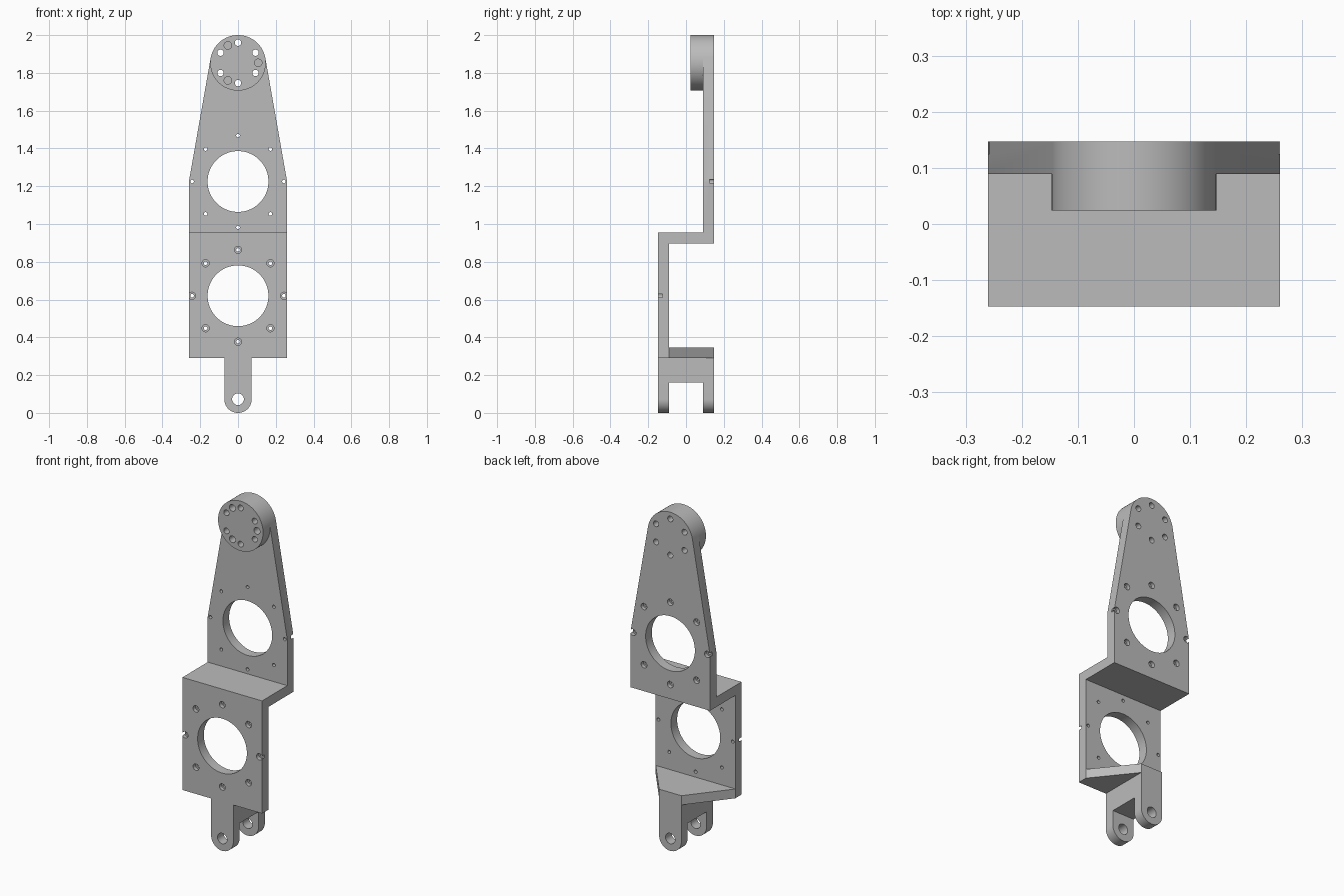
import bpy, bmesh, math
from mathutils import Matrix, Vector

cube = bpy.data.objects.get("Cube")
if cube:
    bpy.data.objects.remove(cube, do_unlink=True)

W, D, T = 0.26, 0.147, 0.058          # half width, half depth, plate thickness
HUB_Z, HUB_R = 1.853, 0.147
FORK_R = 0.0725
LOWER_Z, UPPER_Z = 0.62, 1.225        # centres of the large openings
BOLT_R = 0.243

steel = bpy.data.materials.new("plain grey")
steel.use_nodes = True
grey = (0.5, 0.5, 0.5, 1)
steel.diffuse_color = grey
steel.node_tree.nodes["Principled BSDF"].inputs["Base Color"].default_value = grey


def make_object(name, bm):
    bmesh.ops.recalc_face_normals(bm, faces=bm.faces[:])
    mesh = bpy.data.meshes.new(name)
    bm.to_mesh(mesh)
    bm.free()
    mesh.materials.append(steel)
    obj = bpy.data.objects.new(name, mesh)
    bpy.context.collection.objects.link(obj)
    return obj


def prism(name, profile, axis, lo, hi):
    """Extrude a 2D outline along an axis from lo to hi."""
    place = {"x": lambda a, b: (lo, a, b),
             "y": lambda a, b: (a, lo, b),
             "z": lambda a, b: (a, b, lo)}[axis]
    bm = bmesh.new()
    face = bm.faces.new([bm.verts.new(place(*p)) for p in profile])
    new = bmesh.ops.extrude_face_region(bm, geom=[face])["geom"]
    step = Vector([(hi - lo) * (axis == a) for a in "xyz"])
    bmesh.ops.translate(bm, vec=step, verts=[v for v in new if isinstance(v, bmesh.types.BMVert)])
    return make_object(name, bm)


def cylinders(name, items):
    """Cylinders along y, each given as x, z, radius, y start, y end."""
    bm = bmesh.new()
    for x, z, r, y0, y1 in items:
        m = Matrix.Translation((x, (y0 + y1) / 2, z)) @ Matrix.Rotation(math.pi / 2, 4, "X")
        bmesh.ops.create_cone(bm, cap_ends=True, segments=96 if r > 0.1 else 32,
                              radius1=r, radius2=r, depth=y1 - y0, matrix=m)
    return make_object(name, bm)


def boolean(obj, tool, operation, keep=False):
    tool.hide_render = True
    mod = obj.modifiers.new("cut", "BOOLEAN")
    mod.operation, mod.object, mod.solver = operation, tool, "EXACT"
    bpy.context.view_layer.objects.active = obj
    bpy.ops.object.modifier_apply(modifier=mod.name)
    if not keep:
        bpy.data.objects.remove(tool, do_unlink=True)


def arc(cz, r, start, end, steps):
    angles = [start + (end - start) * i / steps for i in range(steps + 1)]
    return [(r * math.cos(a), cz + r * math.sin(a)) for a in angles]


def ring(cz, r, count, offset=0):
    return [(r * math.cos(a), cz + r * math.sin(a))
            for a in (math.tau * i / count + offset for i in range(count))]


# Stepped arm: Z-shaped side profile trimmed by the tapered front outline
side = [(-D, 0.29), (-D + T, 0.29), (-D + T, 0.897), (D, 0.897),
        (D, 2.1), (D - T, 2.1), (D - T, 0.955), (-D, 0.955)]
arm = prism("stepped_arm", side, "x", -0.5, 0.5)
dz = UPPER_Z - HUB_Z
tangent = math.atan2(dz, W) + math.acos(HUB_R / math.hypot(W, dz))
outline = [(-W, 0.2), (W, 0.2), (W, UPPER_Z)]
outline += arc(HUB_Z, HUB_R, tangent, math.pi - tangent, 48) + [(-W, UPPER_Z)]
boolean(arm, prism("arm_outline", outline, "y", -0.4, 0.4), "INTERSECT")

# Large openings, bolt holes and their counterbores
lower, upper = ring(LOWER_Z, BOLT_R, 8), ring(UPPER_Z, BOLT_R, 8)
sink = 0.022
bores = [(x, z, 0.019, -0.2, sink - D) for x, z in lower]
bores += [(x, z, 0.019, D - sink, 0.2) for x, z in upper]
boolean(arm, cylinders("counterbores", bores), "DIFFERENCE")
through = [(0, LOWER_Z, 0.161, -0.2, 0), (0, UPPER_Z, 0.161, 0, 0.2)]
through += [(x, z, 0.0095, -0.2, 0) for x, z in lower]
through += [(x, z, 0.0095, 0, 0.2) for x, z in upper]
boolean(arm, cylinders("through_holes", through), "DIFFERENCE")

# Round hub in front of the arm tip, with through holes and blind pin holes
hub = cylinders("hub", [(0, HUB_Z, HUB_R, 0.024, D - T)])
bolts = [(x, z, 0.017, -0.2, 0.3) for x, z in ring(HUB_Z, 0.107, 6, math.pi / 6)]
pins = [(x, z, 0.02, -0.2, 0.07) for x, z in ring(HUB_Z, 0.107, 3)]
boolean(hub, cylinders("pin_holes", pins), "DIFFERENCE")
hub_bolts = cylinders("hub_bolt_holes", bolts)
boolean(hub, hub_bolts, "DIFFERENCE", keep=True)
boolean(arm, hub_bolts, "DIFFERENCE")

# Fork: U-shaped side profile with rounded ends and a pin hole
fork_side = [(-D, 0), (T - D, 0), (T - D, 0.16), (D - T, 0.16), (D - T, 0),
             (D, 0), (D, 0.345), (T - D, 0.345), (T - D, 0.29), (-D, 0.29)]
fork = prism("fork", fork_side, "x", -0.2, 0.2)
fork_front = [(FORK_R, 0.5), (-FORK_R, 0.5)] + arc(FORK_R, FORK_R, math.pi, math.tau, 32)
boolean(fork, prism("fork_outline", fork_front, "y", -0.4, 0.4), "INTERSECT")
boolean(fork, cylinders("pin_hole", [(0, FORK_R, 0.031, -0.3, 0.3)]), "DIFFERENCE")

# Tapered gusset joining the lower plate to the fork
gusset = [(-W, T - D), (W, T - D), (FORK_R, D), (-FORK_R, D)]
boolean(fork, prism("gusset", gusset, "z", 0.29, 0.345), "UNION")
fork.name = "fork_and_gusset"

for obj in (arm, hub, fork):
    bpy.ops.object.select_all(action="DESELECT")
    obj.select_set(True)
    bpy.context.view_layer.objects.active = obj
    bpy.ops.object.shade_smooth_by_angle(angle=math.radians(30))
